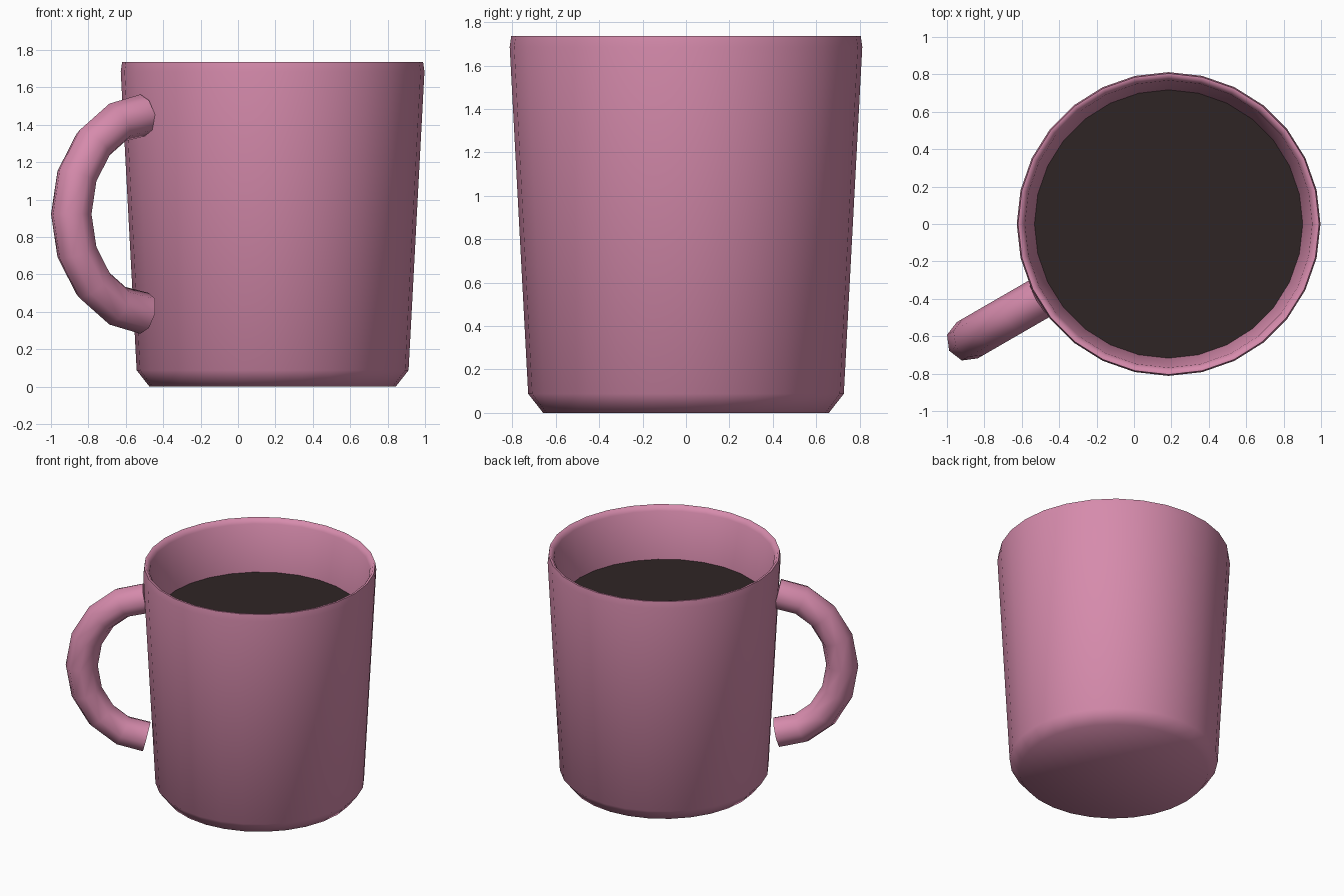
import bpy
import bmesh
from math import cos, sin, pi, radians
from mathutils import Vector

if "Cube" in bpy.data.objects:
    bpy.data.objects.remove(bpy.data.objects["Cube"], do_unlink=True)

SIDES = 28
CENTRE_X = 0.185


def material(name, rgb):
    mat = bpy.data.materials.new(name)
    mat.use_nodes = True
    mat.diffuse_color = (*rgb, 1)
    mat.node_tree.nodes["Principled BSDF"].inputs["Base Color"].default_value = (*rgb, 1)
    return mat


def finish(bm, name, mat, angle):
    bmesh.ops.recalc_face_normals(bm, faces=bm.faces)
    mesh = bpy.data.meshes.new(name)
    bm.to_mesh(mesh)
    bm.free()
    mesh.materials.append(mat)
    obj = bpy.data.objects.new(name, mesh)
    obj.location.x = CENTRE_X
    bpy.context.collection.objects.link(obj)
    bpy.ops.object.select_all(action="DESELECT")
    obj.select_set(True)
    bpy.context.view_layer.objects.active = obj
    bpy.ops.object.shade_smooth_by_angle(angle=radians(angle))
    return obj


def bridge(bm, rings):
    """Join consecutive closed rings with quads."""
    for a, b in zip(rings, rings[1:]):
        n = len(a)
        for i in range(n):
            j = (i + 1) % n
            bm.faces.new((a[i], a[j], b[j], b[i]))


def fan(bm, ring, centre):
    tip = bm.verts.new(centre)
    for i, v in enumerate(ring):
        bm.faces.new((v, ring[(i + 1) % len(ring)], tip))


def circle(bm, r, z):
    return [bm.verts.new((r * cos(2 * pi * i / SIDES), r * sin(2 * pi * i / SIDES), z))
            for i in range(SIDES)]


pink = material("pink ceramic", (0.672, 0.258, 0.413))
brown = material("dark coffee", (0.028, 0.018, 0.018))

# Cup: outer wall with chamfered foot, bevelled rim, inner wall and floor
profile = [(0.658, 0), (0.727, 0.088), (0.812, 1.685), (0.805, 1.735),
           (0.79, 1.735), (0.768, 1.70), (0.717, 1.35), (0.65, 0.1)]
bm = bmesh.new()
rings = [circle(bm, r, z) for r, z in profile]
bridge(bm, rings)
fan(bm, rings[0], (0, 0, 0))
fan(bm, rings[-1], (0, 0, 0.1))
finish(bm, "cup", pink, 60)

# Coffee surface
bm = bmesh.new()
bm.faces.new(circle(bm, 0.718, 1.352))
finish(bm, "coffee", brown, 30)

# Handle: octagonal tube along a C-shaped path, symmetric about its middle
MID_Z = 0.923
TUBE = 0.112
half = [(0.79, 0.531), (0.958, 0.49), (1.106, 0.376), (1.208, 0.203)]
path = half + [(1.243, 0)] + [(s, -z) for s, z in reversed(half)]
out = Vector((-cos(pi / 6), -sin(pi / 6), 0))
up = Vector((0, 0, 1))
side = out.cross(up)
points = [out * s + up * (z + MID_Z) for s, z in path]
bm = bmesh.new()
rings = []
for i, p in enumerate(points):
    before, after = points[max(i - 1, 0)], points[min(i + 1, len(points) - 1)]
    normal = side.cross((after - before).normalized())
    rings.append([bm.verts.new(p + TUBE * (normal * cos(k * pi / 4) + side * sin(k * pi / 4)))
                  for k in range(8)])
bridge(bm, rings)
bm.faces.new(rings[0])
bm.faces.new(rings[-1])
finish(bm, "handle", pink, 60)
